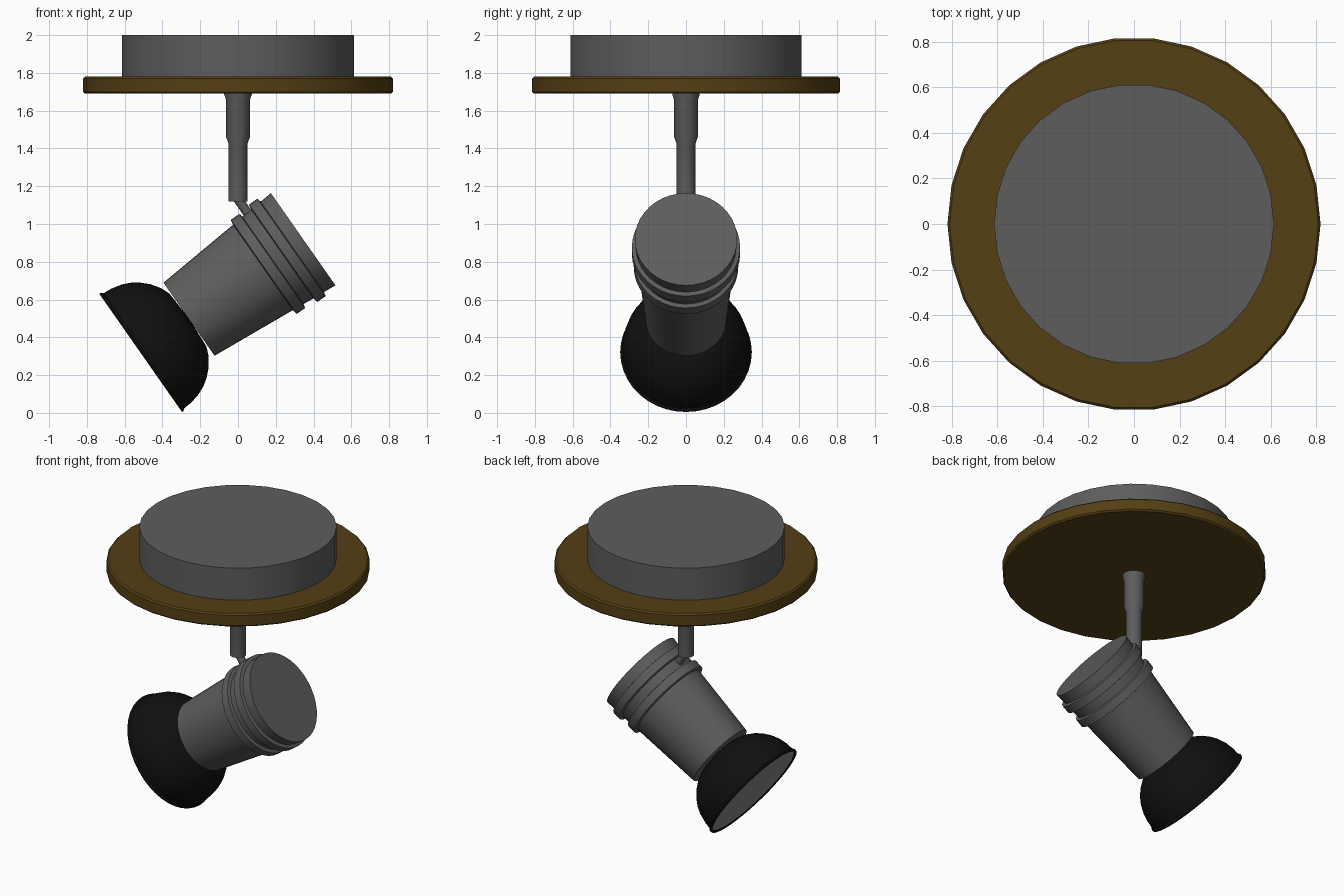
import bpy, bmesh, math
from mathutils import Matrix, Vector

cube = bpy.data.objects.get("Cube")
if cube:
    bpy.data.objects.remove(cube, do_unlink=True)


def material(name, rgb):
    m = bpy.data.materials.new(name)
    m.use_nodes = True
    m.diffuse_color = (*rgb, 1)
    bsdf = m.node_tree.nodes["Principled BSDF"]
    bsdf.inputs["Base Color"].default_value = (*rgb, 1)
    bsdf.inputs["Roughness"].default_value = 0.6
    return m


metal = material("grey metal", (0.11, 0.11, 0.11))
wood = material("brown wood", (0.09, 0.05, 0.007))
black = material("black shade", (0.005, 0.005, 0.005))
glass = material("pale glass", (0.25, 0.25, 0.25))


def lathe(name, profile, mat, frame=Matrix(), sides=30):
    """Turn (radius, height) points around local z; zero radius closes an end."""
    bm = bmesh.new()
    rings = []
    for r, h in profile:
        count = sides if r > 0 else 1
        rings.append([bm.verts.new((r * math.cos(math.tau * i / sides),
                                    r * math.sin(math.tau * i / sides), h))
                      for i in range(count)])
    for a, b in zip(rings, rings[1:]):
        for i in range(sides):
            j = (i + 1) % sides
            quad = [a[i % len(a)], a[j % len(a)], b[j % len(b)], b[i % len(b)]]
            bm.faces.new(list(dict.fromkeys(quad)))
    bmesh.ops.recalc_face_normals(bm, faces=bm.faces)
    mesh = bpy.data.meshes.new(name)
    bm.to_mesh(mesh)
    bm.free()
    mesh.materials.append(mat)
    obj = bpy.data.objects.new(name, mesh)
    bpy.context.collection.objects.link(obj)
    obj.matrix_world = frame
    bpy.ops.object.select_all(action="DESELECT")
    obj.select_set(True)
    bpy.context.view_layer.objects.active = obj
    bpy.ops.object.shade_smooth_by_angle(angle=math.radians(30))
    return obj


# Ceiling mount and wooden plate
lathe("ceiling_mount", [(0, 1.77), (0.615, 1.77), (0.615, 2), (0, 2)], metal)
lathe("wooden_plate", [(0, 1.69), (0.81, 1.69), (0.82, 1.70), (0.82, 1.77),
                       (0.81, 1.78), (0, 1.78)], wood)

# Hanging stem with flared collar
lathe("stem", [(0, 1.12), (0.05, 1.12), (0.05, 1.425), (0.063, 1.46),
               (0.063, 1.655), (0.073, 1.685), (0.073, 1.692), (0, 1.692)], metal)

# Thin strut joining stem and lamp head
start, end = Vector((-0.005, 0, 1.14)), Vector((0.07, 0, 1.03))
strut = Matrix.Translation(start) @ (end - start).to_track_quat("Z", "Y").to_matrix().to_4x4()
length = (end - start).length
lathe("strut", [(0, 0), (0.025, 0), (0.025, length), (0, length)], metal, strut, 16)

# Tilted lamp head: local z runs from the opening to the back, slightly narrow in y
head = (Matrix.Translation((-0.515, 0, 0.317))
        @ Matrix.Rotation(math.radians(55), 4, "Y")
        @ Matrix.Diagonal((1, 0.91, 1, 1)))

lathe("lamp_body", [(0, 0.312), (0.236, 0.312), (0.276, 0.79), (0.304, 0.795),
                    (0.304, 0.85), (0.282, 0.855), (0.288, 0.915), (0.315, 0.92),
                    (0.315, 0.975), (0.292, 0.98), (0.298, 1.05), (0, 1.05)],
      metal, head, 40)
lathe("bowl_shade", [(0.36, 0.012), (0.365, 0), (0.381, 0), (0.383, 0.008),
                     (0.372, 0.02), (0.368, 0.07), (0.355, 0.125), (0.335, 0.17),
                     (0.308, 0.21), (0.27, 0.25), (0.22, 0.285), (0.17, 0.305),
                     (0, 0.314)], black, head, 40)
lathe("lens", [(0, 0.006), (0.364, 0.006), (0.364, 0.014), (0, 0.014)],
      glass, head, 40)
